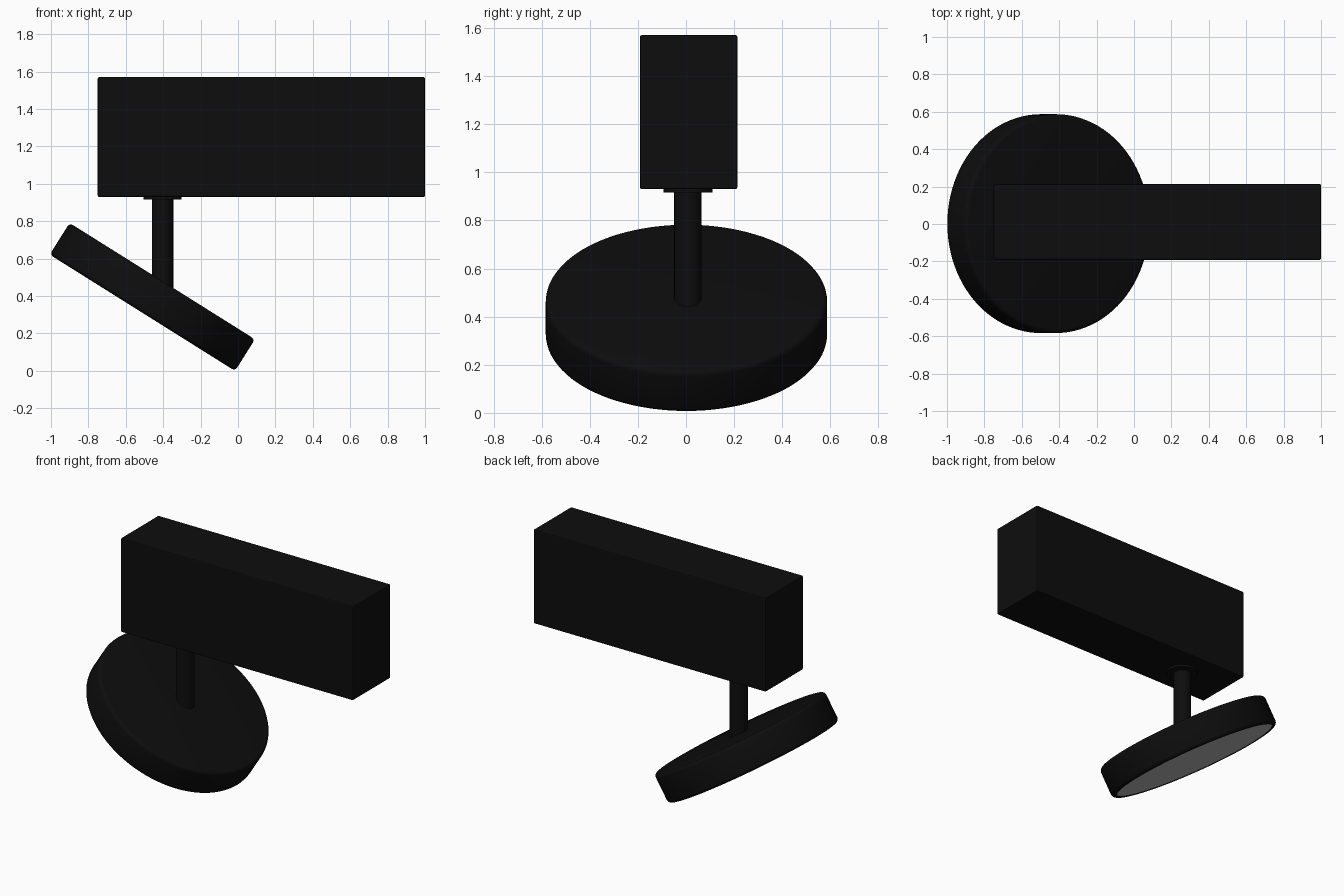
import bpy
import bmesh
import math
from mathutils import Matrix, Vector

cube = bpy.data.objects.get("Cube")
if cube:
    bpy.data.objects.remove(cube, do_unlink=True)


def material(name, value):
    mat = bpy.data.materials.new(name)
    mat.use_nodes = True
    colour = (value, value, value, 1)
    mat.diffuse_color = colour
    mat.node_tree.nodes["Principled BSDF"].inputs["Base Color"].default_value = colour
    return mat


black = material("matte black", 0.004)
frosted = material("frosted diffuser", 0.42)


def finish(name, bm, mat, smooth=True):
    bmesh.ops.recalc_face_normals(bm, faces=bm.faces)
    mesh = bpy.data.meshes.new(name)
    bm.to_mesh(mesh)
    bm.free()
    obj = bpy.data.objects.new(name, mesh)
    bpy.context.collection.objects.link(obj)
    mesh.materials.append(mat)
    if smooth:
        bpy.ops.object.select_all(action='DESELECT')
        obj.select_set(True)
        bpy.context.view_layer.objects.active = obj
        bpy.ops.object.shade_smooth_by_angle(angle=math.radians(35))
    return obj


def lathe(name, profile, mat, place, steps=96):
    """Spin an (r, z) profile around z, then move it into place."""
    bm = bmesh.new()
    verts = [bm.verts.new((r, 0, z)) for r, z in profile]
    edges = [bm.edges.new(pair) for pair in zip(verts, verts[1:])]
    bmesh.ops.spin(bm, geom=verts + edges, cent=(0, 0, 0), axis=(0, 0, 1),
                   angle=math.tau, steps=steps, use_duplicate=False)
    bmesh.ops.remove_doubles(bm, verts=bm.verts, dist=0.0001)
    bm.transform(place)
    return finish(name, bm, mat)


# Rectangular mounting housing with finely softened edges
bm = bmesh.new()
bmesh.ops.create_cube(bm, size=1)
bm.transform(Matrix.Translation((0.125, 0.011, 1.25)) @ Matrix.Diagonal((1.75, 0.405, 0.64, 1)))
housing = finish("housing", bm, black, smooth=False)
bevel = housing.modifiers.new("soft edges", 'BEVEL')
bevel.width = 0.007
bevel.segments = 2

# Stem with its collar under the housing
stem_place = Matrix.Translation((-0.403, 0.008, 0))
lathe("stem", [(0, 0.40), (0.057, 0.40), (0.057, 0.94), (0, 0.94)], black, stem_place, 48)
lathe("collar", [(0, 0.915), (0.102, 0.915), (0.102, 0.935), (0, 0.935)], black, stem_place, 64)

# Tilted lamp head: shell with rounded rims and a shallow recess below
R, H, B = 0.585, 0.10, 0.022


def rim(sign):
    centre = Vector((R - B, sign * (H - B)))
    angles = [math.radians(a) for a in (0, 22.5, 45, 67.5, 90)]
    return [(centre.x + B * math.cos(a), centre.y + sign * B * math.sin(a)) for a in angles]


recess = 0.553
shell = [(0, H)] + rim(1)[::-1] + rim(-1) + [(recess, -H), (recess, 0.01 - H), (0, 0.01 - H)]
head_place = Matrix.Translation((-0.458, 0.002, 0.395)) @ Matrix.Rotation(math.radians(32.1), 4, 'Y')
lathe("lamp_head", shell, black, head_place)

# Light diffuser set in the recess
disc = [(0, 0.012 - H), (recess - 0.002, 0.012 - H), (recess - 0.002, 0.004 - H), (0, 0.004 - H)]
lathe("diffuser", disc, frosted, head_place)
